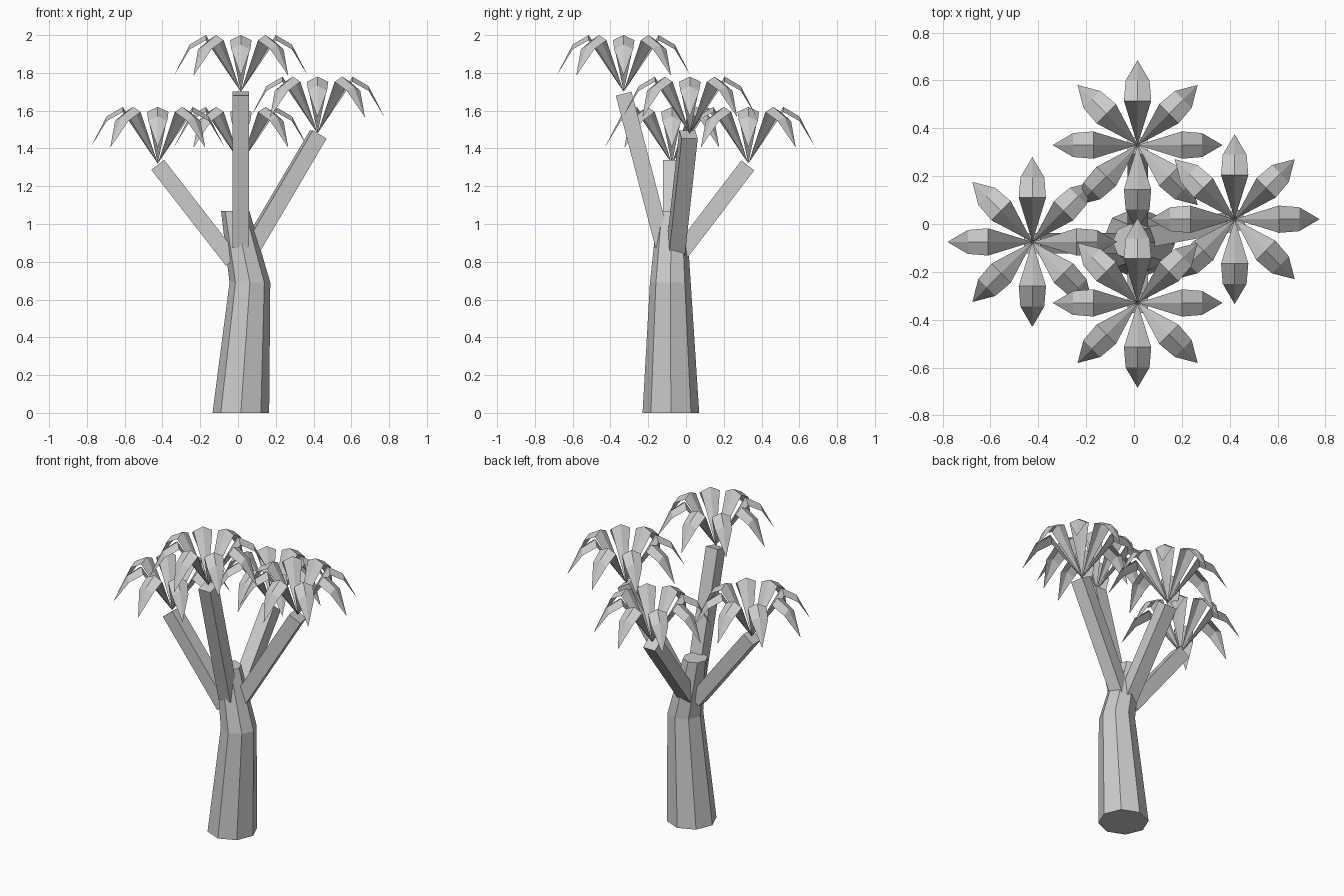
import bpy, bmesh, math
from mathutils import Vector, Matrix

cube = bpy.data.objects.get("Cube")
if cube:
    bpy.data.objects.remove(cube, do_unlink=True)

grey = bpy.data.materials.new("plain grey")
grey.use_nodes = True
grey.diffuse_color = (0.6, 0.6, 0.6, 1)
grey.node_tree.nodes["Principled BSDF"].inputs["Base Color"].default_value = (0.6, 0.6, 0.6, 1)


def finish(name, bm):
    mesh = bpy.data.meshes.new(name)
    bm.to_mesh(mesh)
    bm.free()
    mesh.materials.append(grey)
    obj = bpy.data.objects.new(name, mesh)
    bpy.context.collection.objects.link(obj)
    return obj


def make_trunk():
    # Eight-sided trunk with a bend: x, y, z, radius of each ring
    levels = [(0.015, -0.08, 0, 0.15), (0.063, -0.083, 0.69, 0.108), (-0.015, -0.075, 1.07, 0.075)]
    bm = bmesh.new()
    rings = []
    for x, y, z, r in levels:
        angles = [math.tau * i / 8 for i in range(8)]
        rings.append([bm.verts.new((x + r * math.cos(a), y + r * math.sin(a), z)) for a in angles])
    for low, high in zip(rings, rings[1:]):
        for i in range(8):
            j = (i + 1) % 8
            bm.faces.new((low[i], low[j], high[j], high[i]))
    bm.faces.new(rings[0][::-1])
    bm.faces.new(rings[-1])
    finish("trunk", bm)


def make_branch(name, start, end, width=0.086):
    # Square beam with two of its sides kept upright
    start, end = Vector(start), Vector(end)
    along = (end - start).normalized()
    side = along.cross(Vector((0, 0, 1))).normalized()
    up = side.cross(along)
    turn = Matrix((side, along, up)).transposed().to_4x4()
    size = Matrix.Diagonal((width, (end - start).length, width, 1))
    bm = bmesh.new()
    bmesh.ops.create_cube(bm, size=1, matrix=Matrix.Translation((start + end) / 2) @ turn @ size)
    finish(name, bm)


def make_crown(name, apex):
    # Eight folded leaves arching out of one point
    bm = bmesh.new()
    sections = [(0.185, 0.30, 0.057, 0.027), (0.27, 0.25, 0.05, 0.025)]  # reach, height, half width, fold
    for i in range(8):
        place = Matrix.Translation(apex) @ Matrix.Rotation(math.tau * i / 8, 4, "Z")

        def vert(*co):
            return bm.verts.new(place @ Vector(co))

        root, tip = vert(0, 0, 0), vert(0.355, 0, 0.085)
        rows = [[vert(r, s * w, h - abs(s) * fold) for s in (-1, 0, 1)] for r, h, w, fold in sections]
        for k in range(2):
            inner, outer = rows[0][k:k + 2], rows[1][k:k + 2]
            bm.faces.new((root, inner[0], inner[1]))
            bm.faces.new((inner[0], outer[0], outer[1], inner[1]))
            bm.faces.new((outer[0], tip, outer[1]))
    bmesh.ops.remove_doubles(bm, verts=bm.verts, dist=0.0001)
    finish(name, bm)


make_trunk()

# Branch start, branch end, and root of the leaf crown
limbs = {
    "front": ((0.015, -0.12, 0.885), (0.015, -0.33, 1.69), (0.015, -0.33, 1.70)),
    "back": ((0.015, -0.04, 0.83), (0.015, 0.327, 1.31), (0.015, 0.33, 1.32)),
    "right": ((-0.03, -0.08, 0.805), (-0.425, -0.08, 1.313), (-0.425, -0.075, 1.32)),
    "left": ((0.06, -0.055, 0.855), (0.425, 0.013, 1.474), (0.421, 0.02, 1.48)),
}
for side_name, (start, end, apex) in limbs.items():
    make_branch(side_name + "_branch", start, end)
    make_crown(side_name + "_leaf_crown", apex)
